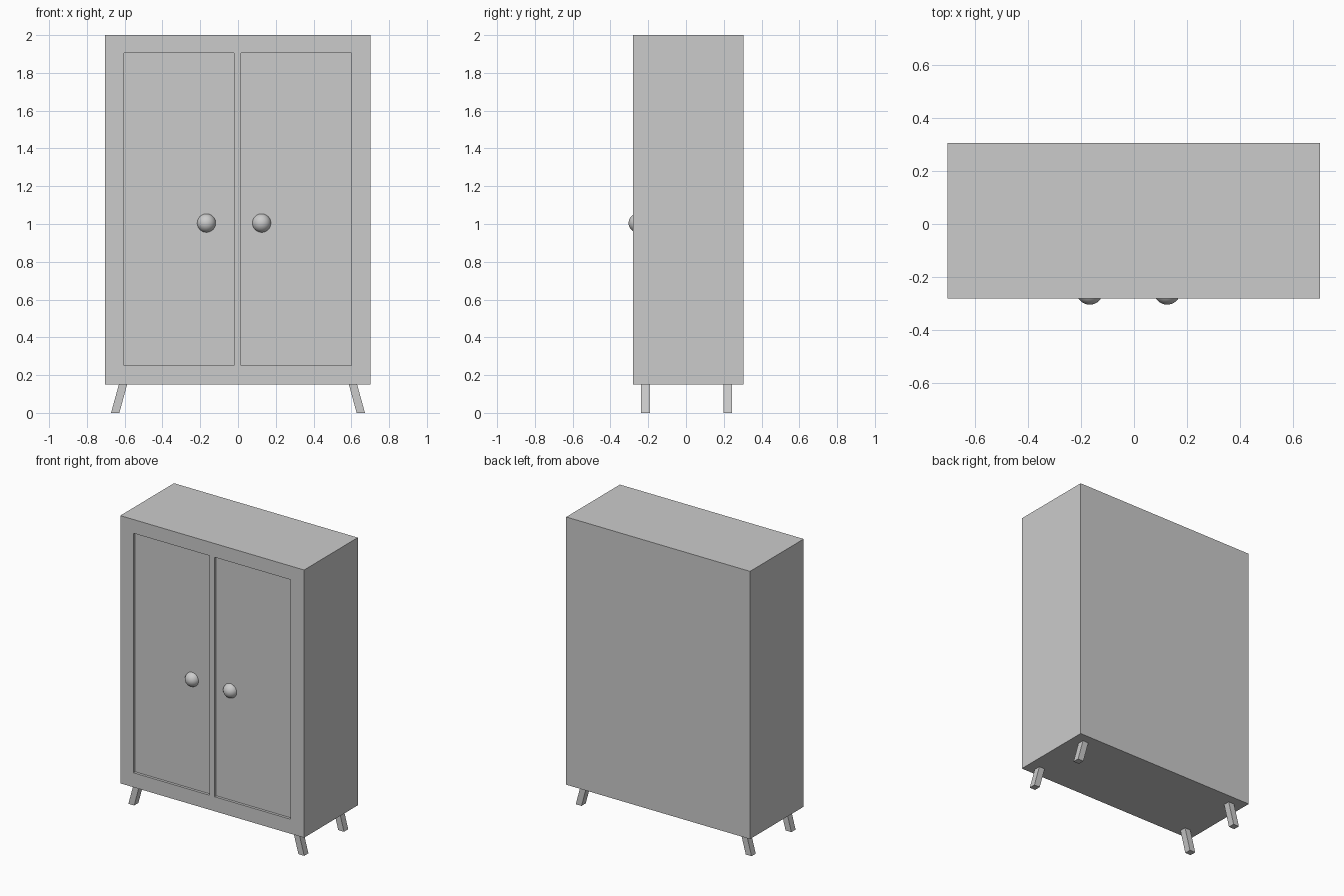
import bpy, bmesh

if "Cube" in bpy.data.objects:
    bpy.data.objects.remove(bpy.data.objects["Cube"])

FRONT, BACK = -0.281, 0.305
DOOR_Y = FRONT + 0.018


def box(name, lo, hi, lean=0.0):
    """Box between two corners; lean shifts the bottom face along x."""
    bm = bmesh.new()
    bmesh.ops.create_cube(bm, size=1)
    for v in bm.verts:
        low = v.co.z < 0
        v.co = [lo[i] if v.co[i] < 0 else hi[i] for i in range(3)]
        if low:
            v.co.x += lean
    mesh = bpy.data.meshes.new(name)
    bm.to_mesh(mesh)
    bm.free()
    ob = bpy.data.objects.new(name, mesh)
    bpy.context.collection.objects.link(ob)
    return ob


# Cabinet body
body = box("cabinet_body", (-0.703, FRONT, 0.15), (0.702, BACK, 2.0))

# Recessed door panels cut into the front
for side, x0, x1 in (("left", -0.603, -0.02), ("right", 0.017, 0.60)):
    cutter = box(side + "_door_cutter", (x0, FRONT - 0.1, 0.25), (x1, DOOR_Y, 1.905))
    cutter.hide_render = True
    cutter.hide_viewport = False
    cutter.display_type = 'WIRE'
    mod = body.modifiers.new(side + "_door_recess", 'BOOLEAN')
    mod.operation = 'DIFFERENCE'
    mod.solver = 'EXACT'
    mod.object = cutter

# Round door knobs, half sunk into the doors
for side, x in (("left", -0.167), ("right", 0.125)):
    bpy.ops.mesh.primitive_uv_sphere_add(segments=32, ring_count=16, radius=0.05,
                                         location=(x, -0.254, 1.005))
    knob = bpy.context.object
    knob.name = side + "_knob"
    bpy.ops.object.shade_smooth()

# Splayed square legs
for side, s in (("left", -1), ("right", 1)):
    for end, y in (("front", -0.214), ("back", 0.221)):
        xs = sorted((s * 0.587, s * 0.631))
        box(f"{end}_{side}_leg", (xs[0], y - 0.023, 0.0), (xs[1], y + 0.023, 0.15),
            lean=s * 0.041)
